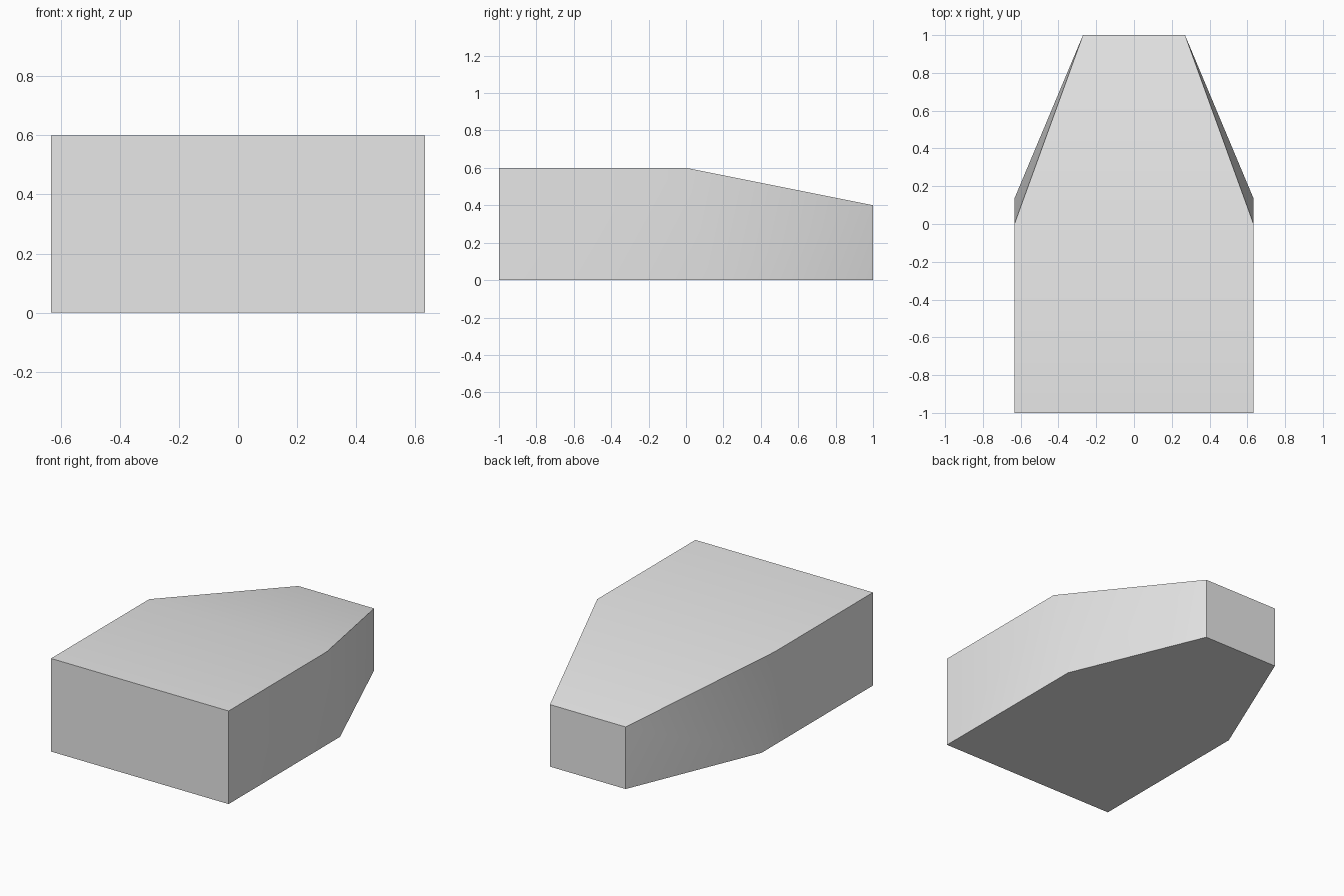
import bpy
import bmesh
from math import radians

cube = bpy.data.objects.get("Cube")
if cube:
    bpy.data.objects.remove(cube, do_unlink=True)

# Plain grey material
grey = bpy.data.materials.new("light grey")
grey.use_nodes = True
grey.diffuse_color = (0.8, 0.8, 0.8, 1)
grey.node_tree.nodes["Principled BSDF"].inputs["Base Color"].default_value = grey.diffuse_color

# Cross-sections: half width, y at bottom, y at top, top height
sections = [(0.633, -1, -1, 0.6), (0.633, 0.135, 0, 0.6), (0.27, 1, 1, 0.4)]

bm = bmesh.new()
rings = []
for w, y_low, y_high, h in sections:
    corners = [(-w, y_low, 0), (w, y_low, 0), (w, y_high, h), (-w, y_high, h)]
    rings.append([bm.verts.new(c) for c in corners])

# Front and back ends
bm.faces.new(rings[0])
bm.faces.new(reversed(rings[-1]))

# Bottom, sides and top between sections
for a, b in zip(rings, rings[1:]):
    bm.faces.new((a[0], b[0], b[1], a[1]))
    bm.faces.new((a[3], a[2], b[2], b[3]))
    # Each side folds outward from the low front to the high back corner
    for low, high in ((0, 3), (1, 2)):
        bm.faces.new((a[low], b[high], a[high]))
        bm.faces.new((a[low], b[low], b[high]))
bmesh.ops.recalc_face_normals(bm, faces=bm.faces)

mesh = bpy.data.meshes.new("tapered_block")
bm.to_mesh(mesh)
bm.free()
mesh.materials.append(grey)
block = bpy.data.objects.new("tapered_block", mesh)
bpy.context.collection.objects.link(block)

# Soft shading over the gentle bends, crisp box edges
bpy.ops.object.select_all(action="DESELECT")
block.select_set(True)
bpy.context.view_layer.objects.active = block
bpy.ops.object.shade_smooth_by_angle(angle=radians(30))
